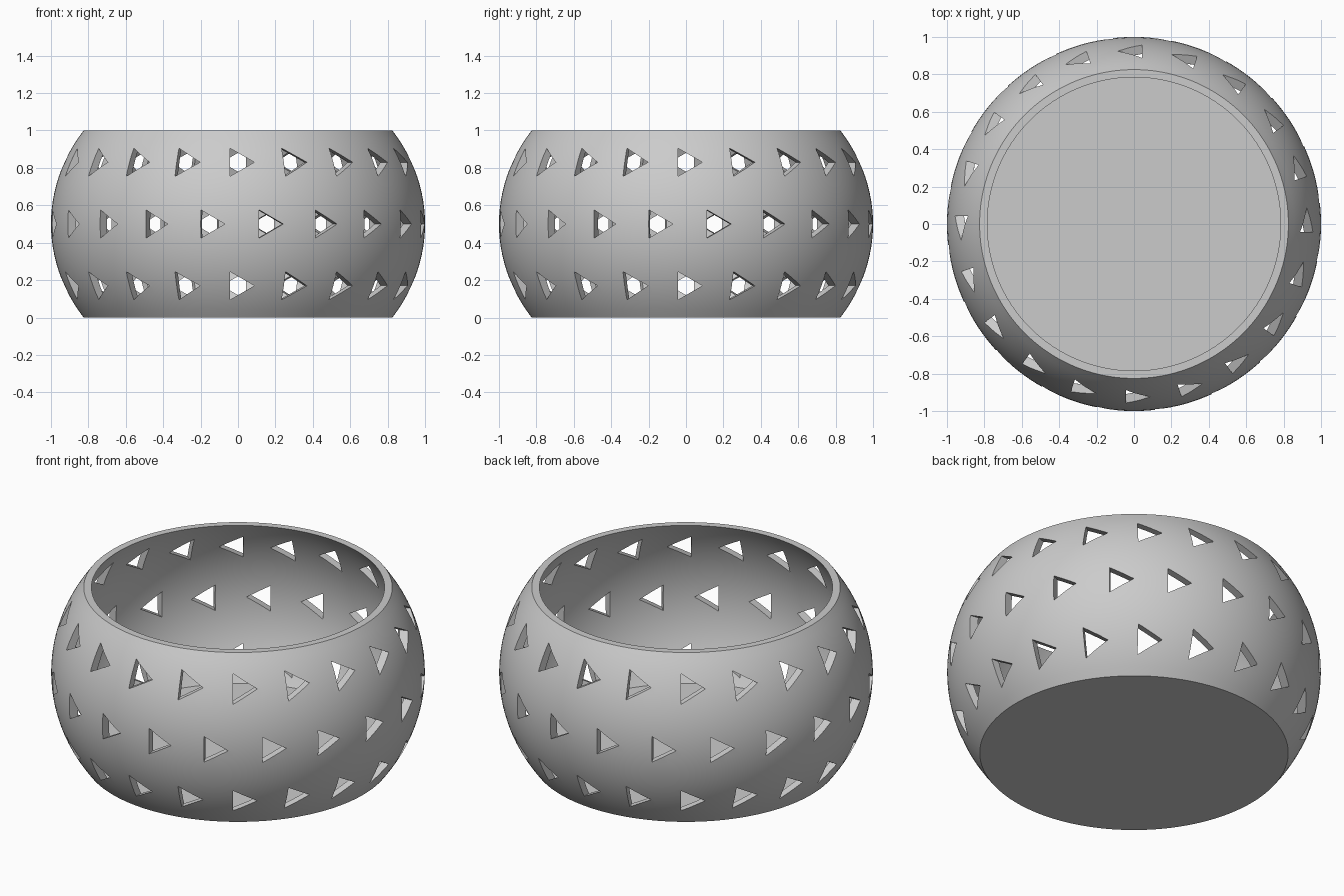
import bpy, bmesh, math
from mathutils import Matrix

old = bpy.data.objects.get("Cube")
if old:
    bpy.data.objects.remove(old, do_unlink=True)

SEGMENTS = 160
HOLES = 20
WALL = 0.05
FLOOR = 0.05

grey = bpy.data.materials.new("plain grey")
grey.use_nodes = True
colour = (0.6, 0.6, 0.6, 1)
grey.diffuse_color = colour
grey.node_tree.nodes["Principled BSDF"].inputs["Base Color"].default_value = colour


def make_object(name, bm):
    bmesh.ops.recalc_face_normals(bm, faces=bm.faces)
    mesh = bpy.data.meshes.new(name)
    bm.to_mesh(mesh)
    bm.free()
    mesh.materials.append(grey)
    obj = bpy.data.objects.new(name, mesh)
    bpy.context.collection.objects.link(obj)
    return obj


def radius(z):
    # Bulging ellipse, widest at mid height
    return math.sqrt(1 - ((z - 0.5) / 0.886) ** 2)


def wall_profile(low, scale, steps=24):
    heights = [low + (1 - low) * i / steps for i in range(steps + 1)]
    return [(radius(z) * scale, z) for z in heights]


# Bowl: one closed lathe from the base, up the outside, down the inside
profile = wall_profile(0, 1) + wall_profile(FLOOR, 1 - WALL)[::-1]
bm = bmesh.new()
rings = []
for r, z in profile:
    rings.append([bm.verts.new((r * math.cos(a), r * math.sin(a), z))
                  for a in (math.tau * i / SEGMENTS for i in range(SEGMENTS))])
for lower, upper in zip(rings, rings[1:]):
    for i in range(SEGMENTS):
        j = (i + 1) % SEGMENTS
        bm.faces.new((lower[i], lower[j], upper[j], upper[i]))
bm.faces.new(rings[0])
bm.faces.new(rings[-1])
bowl = make_object("bowl", bm)

# Triangular hole cutters: three rows, the middle one shifted by half a step
bm = bmesh.new()
for z, shift in ((0.17, 0), (0.5, 0.5), (0.83, 0)):
    for k in range(HOLES):
        turn = Matrix.Rotation(math.tau * (k + shift) / HOLES, 4, "Z")
        place = Matrix.Translation((0, -0.9, z)) @ Matrix.Rotation(math.pi / 2, 4, "X")
        bmesh.ops.create_cone(bm, cap_ends=True, segments=3, radius1=0.087,
                              radius2=0.087, depth=0.4,
                              matrix=turn @ place @ Matrix.Rotation(-math.pi / 2, 4, "Z"))
cutters = make_object("hole_cutters", bm)
cutters.hide_render = True

cut = bowl.modifiers.new("holes", "BOOLEAN")
cut.operation = "DIFFERENCE"
cut.solver = "EXACT"
cut.object = cutters

bpy.context.view_layer.objects.active = bowl
bowl.select_set(True)
bpy.ops.object.modifier_apply(modifier=cut.name)
bpy.data.objects.remove(cutters, do_unlink=True)
bpy.ops.object.shade_smooth_by_angle(angle=math.radians(30))
